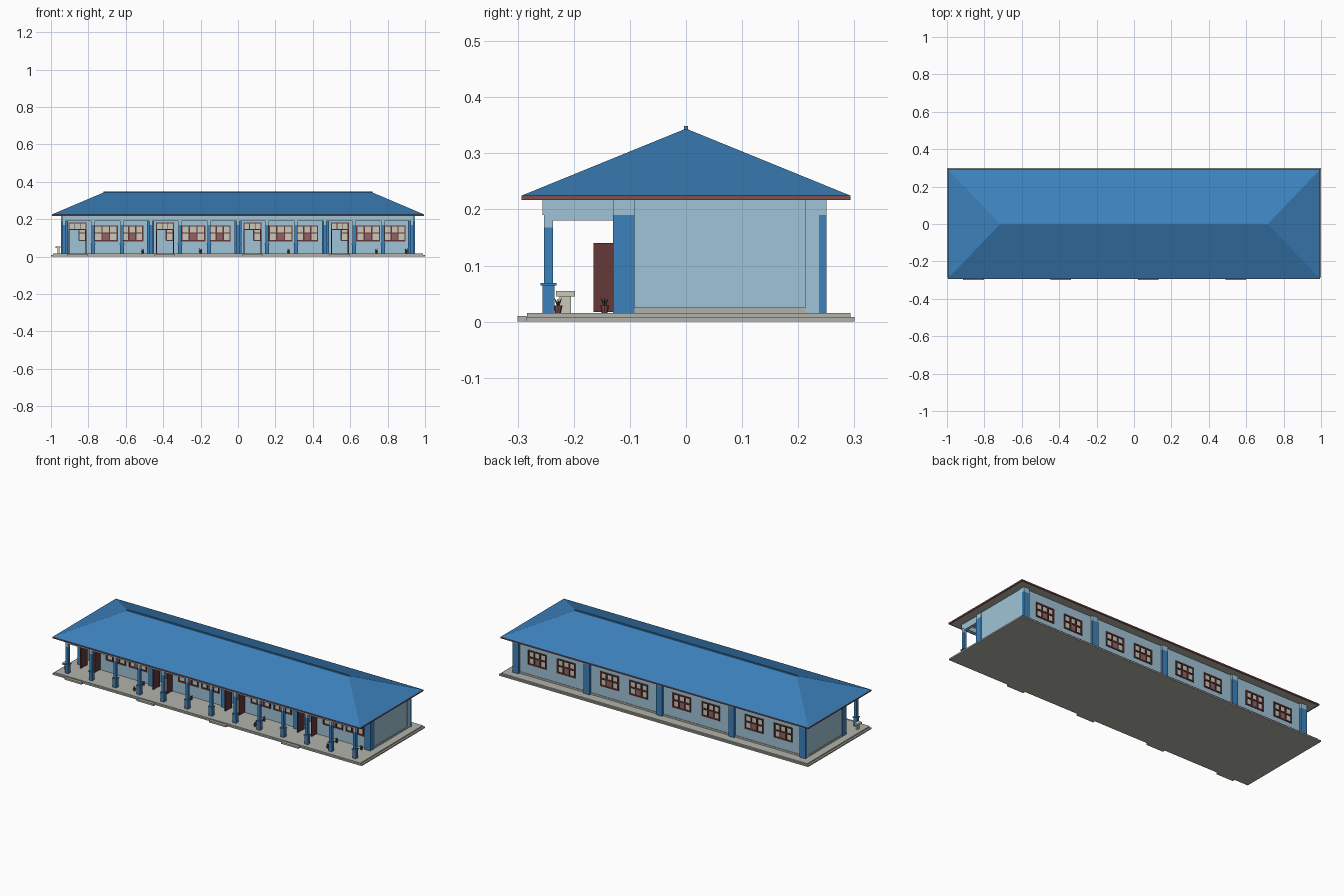
import bpy, bmesh, math
from mathutils import Matrix, Vector

cube = bpy.data.objects.get("Cube")
if cube:
    bpy.data.objects.remove(cube, do_unlink=True)


def material(name, r, g, b):
    m = bpy.data.materials.new(name)
    m.use_nodes = True
    m.diffuse_color = (r, g, b, 1)
    m.node_tree.nodes["Principled BSDF"].inputs["Base Color"].default_value = (r, g, b, 1)
    return m


BLUE = material("strong blue", 0.045, 0.22, 0.5)
WALL = material("pale blue", 0.35, 0.55, 0.68)
CONCRETE = material("concrete grey", 0.45, 0.45, 0.41)
BROWN = material("dark brown", 0.13, 0.04, 0.042)
FASCIA = material("dull red", 0.22, 0.08, 0.076)
PANE = material("pale cream", 0.6, 0.57, 0.48)
MAUVE = material("mauve", 0.3, 0.12, 0.13)
LEAF = material("leaf green", 0.03, 0.06, 0.03)


def finish(name, bm, mat):
    mesh = bpy.data.meshes.new(name)
    bm.to_mesh(mesh)
    bm.free()
    mesh.materials.append(mat)
    ob = bpy.data.objects.new(name, mesh)
    bpy.context.scene.collection.objects.link(ob)
    return ob


def boxes(name, mat, spans):
    """One object from boxes given as (x0, x1, y0, y1, z0, z1)."""
    bm = bmesh.new()
    for x0, x1, y0, y1, z0, z1 in spans:
        mid = Vector((x0 + x1, y0 + y1, z0 + z1)) / 2
        size = Matrix.Diagonal((x1 - x0, y1 - y0, z1 - z0, 1))
        bmesh.ops.create_cube(bm, size=1, matrix=Matrix.Translation(mid) @ size)
    return finish(name, bm, mat)


def block(x, y, half, z0, z1):
    return (x - half, x + half, y - half, y + half, z0, z1)


FLOOR, TOP, EAVE = 0.015, 0.217, 0.225
END, BAY = 0.935, 0.4675
FRONT, BACK = -0.115, 0.237
THICK = 0.015
bays = [-END + BAY * i for i in range(4)]
edges = bays + [END]
door_x = [b + 0.077 for b in bays]

# Floor slabs and entrance steps
boxes("lower_slab", CONCRETE, [(-1, 1, -0.285, 0.3, 0, 0.008)])
boxes("upper_slab", CONCRETE, [(-0.99, 0.99, -0.283, 0.293, 0.008, FLOOR)])
boxes("entrance_steps", CONCRETE,
      [(x - 0.055, x + 0.055, -0.3, -0.284, 0, 0.01) for x in door_x])

# Walls split around their openings (centre, width, bottom, top)
doors = [(x, 0.092, FLOOR, 0.18) for x in door_x]
front_windows = [(b + dx, w, 0.085, 0.163) for b in bays for dx, w in ((0.228, 0.122), (0.37, 0.11))]
back_windows = [(b + BAY / 2 + s * 0.094, 0.112, 0.085, 0.163) for b in bays for s in (-1, 1)]


def wall(name, y0, y1, openings):
    spans, x = [], -END
    for c, w, z0, z1 in sorted(openings):
        spans.append((x, c - w / 2, y0, y1, FLOOR, TOP))
        spans.append((c - w / 2, c + w / 2, y0, y1, z1, TOP))
        if z0 > FLOOR:
            spans.append((c - w / 2, c + w / 2, y0, y1, FLOOR, z0))
        x = c + w / 2
    spans.append((x, END, y0, y1, FLOOR, TOP))
    boxes(name, WALL, spans)


wall("front_wall", FRONT, FRONT + THICK, doors + front_windows)
wall("back_wall", BACK - THICK, BACK, back_windows)
boxes("end_walls", WALL, [(s * END - 0.008, s * END + 0.008, FRONT, BACK, FLOOR, TOP) for s in (-1, 1)])
boxes("partition_walls", WALL, [(x - 0.006, x + 0.006, FRONT + THICK, BACK - THICK, FLOOR, TOP)
                                for x in edges[1:-1]])
boxes("wall_skirting", CONCRETE,
      [(s * 0.944 - 0.002, s * 0.944 + 0.002, -0.092, 0.213, FLOOR, 0.025) for s in (-1, 1)]
      + [(-END, END, BACK, BACK + 0.003, FLOOR, 0.025)])

# Wall pilasters with pale heads
pil_x = [max(-0.928, min(0.928, x)) for x in edges]
for name, y0, y1 in (("front", -0.13, -0.092), ("back", 0.237, 0.25)):
    boxes(name + "_pilasters", BLUE, [(x - 0.019, x + 0.019, y0, y1, FLOOR, 0.19) for x in pil_x])
    boxes(name + "_pilaster_heads", WALL, [(x - 0.018, x + 0.018, y0, y1, 0.19, TOP) for x in pil_x])
boxes("back_corner_posts", WALL, [(s * 0.93 - 0.016, s * 0.93 + 0.016, 0.213, 0.238, FLOOR, TOP)
                                  for s in (-1, 1)])

# Framed windows with three columns and two rows
frames, panes, low_panes = [], [], []
BAR = 0.0035


def window(c, w, z0, z1, y, out):
    ya, yb = sorted((y - out * 0.006, y + out * 0.005))
    x0, x1, zm = c - w / 2, c + w / 2, z0 + (z1 - z0) * 0.52
    for i in range(4):
        x = x0 + w * i / 3
        frames.append((x - BAR, x + BAR, ya, yb, z0, z1))
    for z in (z0, zm, z1):
        frames.append((x0 - BAR, x1 + BAR, ya, yb, z - BAR, z + BAR))
    mid = y - out * 0.002
    panes.append((x0, x1, mid - 0.001, mid + 0.001, z0, z1))
    front = y + out * 0.001
    low_panes.append((x0 + w / 3, x1 - w / 3, front - 0.001, front + 0.001, z0, zm))


for o in front_windows:
    window(*o, FRONT, -1)
for o in back_windows:
    window(*o, BACK, 1)
boxes("window_frames", BROWN, frames)
boxes("window_panes", PANE, panes)
boxes("window_lower_panes", MAUVE, low_panes)

# Door frames, fanlights and opened double leaves
frames, lights, leaves = [], [], []
for x in door_x:
    for s in (-1, 1):
        e = x + s * 0.045
        frames.append((e - 0.003, e + 0.003, FRONT - 0.005, FRONT + 0.01, FLOOR, 0.182))
        leaves.append((e - 0.003, e + 0.003, -0.165, -0.116, 0.017, 0.14))
        m = x + s * 0.015
        frames.append((m - 0.002, m + 0.002, FRONT - 0.004, FRONT + 0.006, 0.145, 0.18))
    for z in (0.145, 0.18):
        frames.append((x - 0.047, x + 0.047, FRONT - 0.005, FRONT + 0.01, z - 0.003, z + 0.003))
    lights.append((x - 0.044, x + 0.044, FRONT + 0.002, FRONT + 0.004, 0.147, 0.178))
boxes("door_frames", BROWN, frames)
boxes("door_fanlights", PANE, lights)
boxes("door_leaves", BROWN, leaves)

# Porch posts on pedestals, carrying beams
POST_Y = -0.245
post_x = [-0.93 + 0.155 * i for i in range(13)]
boxes("post_pedestals", BLUE, [block(x, POST_Y, 0.011, FLOOR, 0.065) for x in post_x])
boxes("post_pedestal_caps", BLUE, [block(x, POST_Y, 0.014, 0.064, 0.069) for x in post_x])
boxes("post_shafts", BLUE, [block(x, POST_Y, 0.008, 0.069, 0.168) for x in post_x])
boxes("post_heads", WALL, [block(x, POST_Y, 0.008, 0.168, 0.192) for x in post_x])
boxes("porch_beam", WALL, [(-0.94, 0.94, -0.256, -0.236, 0.19, TOP)])
boxes("porch_cross_beams", WALL, [(x - 0.008, x + 0.008, -0.237, FRONT, 0.18, TOP) for x in post_x])

# Hipped roof, fascia, soffit and ridge
bm = bmesh.new()
rim = [bm.verts.new((x * 0.995, y * 0.292, EAVE)) for x, y in ((-1, -1), (1, -1), (1, 1), (-1, 1))]
left, right = [bm.verts.new((x, 0, 0.344)) for x in (-0.715, 0.715)]
for face in ((rim[0], rim[1], right, left), (rim[1], rim[2], right),
             (rim[2], rim[3], left, right), (rim[3], rim[0], left)):
    bm.faces.new(face)
finish("hipped_roof", bm, BLUE)
boxes("fascia", FASCIA,
      [(-0.995, 0.995, s * 0.289 - 0.004, s * 0.289 + 0.004, TOP, EAVE) for s in (-1, 1)]
      + [(s * 0.991 - 0.004, s * 0.991 + 0.004, -0.285, 0.285, TOP, EAVE) for s in (-1, 1)])
boxes("soffit", CONCRETE, [(-0.987, 0.987, -0.285, 0.285, TOP, TOP + 0.004)])
boxes("ridge_cap", BLUE, [(-0.718, 0.718, -0.004, 0.004, 0.34, 0.349)])

# Potted plants along the porch
pots, foliage = bmesh.new(), bmesh.new()
for x, y in [(x, -0.145) for x in (-0.51, -0.2, 0.27, 0.74, 0.9)] + [(x, -0.228) for x in (-0.51, 0.27, 0.74)]:
    bmesh.ops.create_cone(pots, cap_ends=True, segments=8, radius1=0.005, radius2=0.008, depth=0.014,
                          matrix=Matrix.Translation((x, y, FLOOR + 0.007)))
    for i in range(6):
        tilt = Matrix.Rotation(math.tau * i / 6, 4, "Z") @ Matrix.Rotation(0.5, 4, "Y")
        bmesh.ops.create_cone(foliage, segments=4, radius1=0.003, radius2=0, depth=0.018,
                              matrix=Matrix.Translation((x, y, 0.028)) @ tilt @ Matrix.Translation((0, 0, 0.008)))
finish("plant_pots", pots, FASCIA)
finish("plant_leaves", foliage, LEAF)

# Wash stand at the porch end
boxes("wash_stand", PANE, [(-0.965, -0.955, -0.225, -0.205, FLOOR, 0.045),
                           (-0.975, -0.95, -0.232, -0.198, 0.045, 0.055)])
